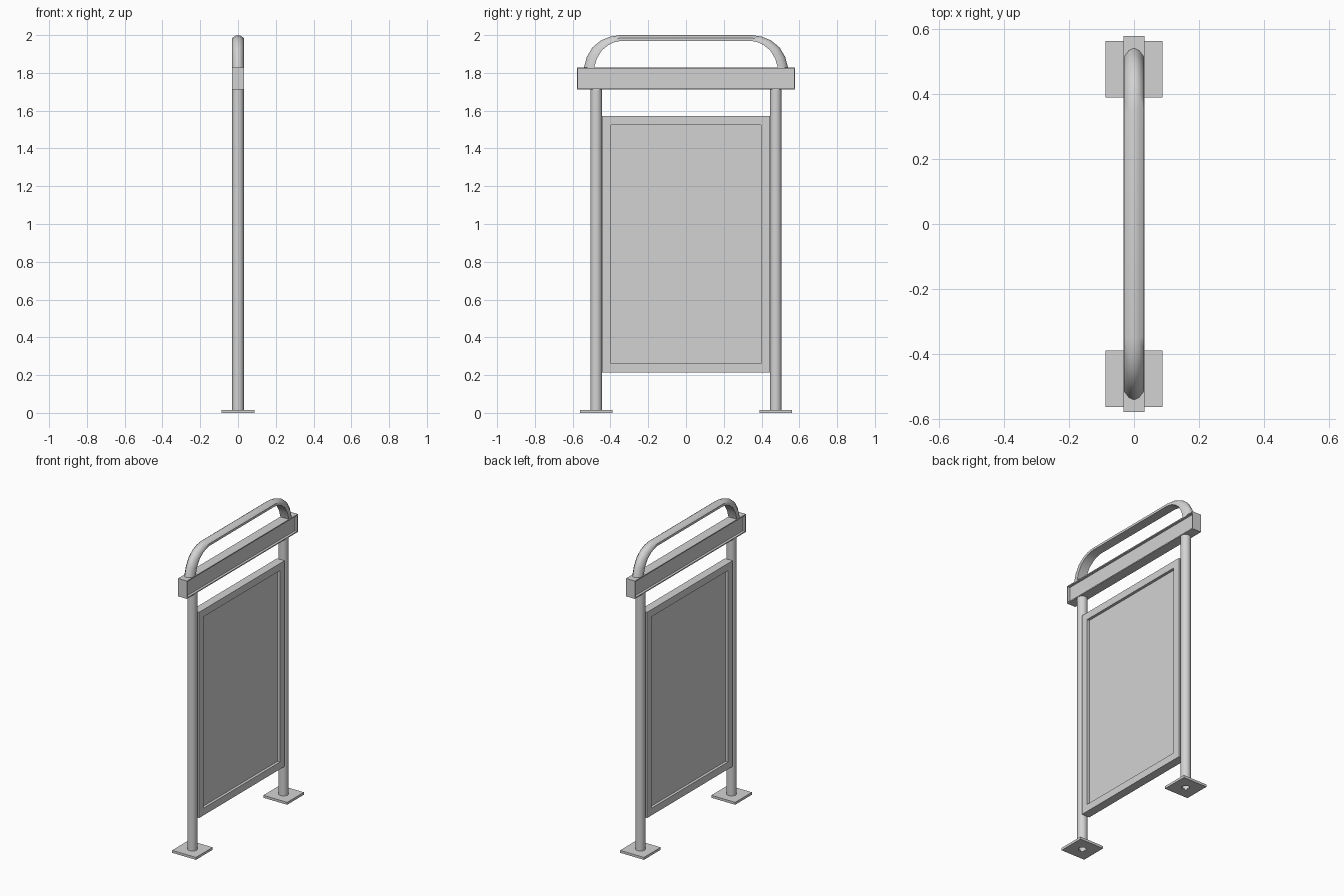
import bpy, bmesh, math
from mathutils import Vector

cube = bpy.data.objects.get("Cube")
if cube:
    bpy.data.objects.remove(cube, do_unlink=True)

GREY = 0.65
metal = bpy.data.materials.new("grey_metal")
metal.use_nodes = True
metal.diffuse_color = (GREY, GREY, GREY, 1)
metal.node_tree.nodes["Principled BSDF"].inputs["Base Color"].default_value = (GREY, GREY, GREY, 1)


def finish(bm, name, smooth=None):
    bmesh.ops.recalc_face_normals(bm, faces=bm.faces)
    mesh = bpy.data.meshes.new(name)
    bm.to_mesh(mesh)
    bm.free()
    mesh.materials.append(metal)
    obj = bpy.data.objects.new(name, mesh)
    bpy.context.collection.objects.link(obj)
    if smooth:
        bpy.ops.object.select_all(action='DESELECT')
        obj.select_set(True)
        bpy.context.view_layer.objects.active = obj
        bpy.ops.object.shade_smooth_by_angle(angle=math.radians(smooth))
    return obj


def box(size, centre):
    bm = bmesh.new()
    bmesh.ops.create_cube(bm, size=1)
    bmesh.ops.scale(bm, vec=size, verts=bm.verts)
    bmesh.ops.translate(bm, vec=centre, verts=bm.verts)
    return bm


def framed_board(name, size, z, border, depth):
    """Board with a recessed field on both broad faces."""
    bm = box(size, (0, 0, z))
    bm.normal_update()
    for face in [f for f in bm.faces if abs(f.normal.x) > 0.9]:
        inward = -face.normal.copy()
        bmesh.ops.inset_region(bm, faces=[face], thickness=border)
        ret = bmesh.ops.extrude_discrete_faces(bm, faces=[face])
        verts = ret["faces"][0].verts
        bmesh.ops.translate(bm, vec=inward * depth, verts=verts)
    return finish(bm, name)


framed_board("display_panel", (0.056, 0.89, 1.356), 0.893, 0.067, 0.018)
framed_board("header_beam", (0.064, 1.156, 0.118), 1.77, 0.01, 0.016)


def ring(bm, radius, y, z, sides=16):
    return [bm.verts.new((radius * math.cos(a), y + radius * math.sin(a), z))
            for a in (2 * math.pi * i / sides for i in range(sides))]


def bridge(bm, a, b):
    for i in range(len(a)):
        j = (i + 1) % len(a)
        bm.faces.new((a[i], a[j], b[j], b[i]))


def square_ring(bm, half, y, z, sides=16):
    """Square outline sampled at the same angles as a round ring."""
    verts = []
    for i in range(sides):
        a = 2 * math.pi * i / sides
        c, s = math.cos(a), math.sin(a)
        k = half / max(abs(c), abs(s))
        verts.append(bm.verts.new((k * c, y + k * s, z)))
    return verts


for side, y in (("rear", 0.475), ("front", -0.475)):
    # Hollow tube post
    bm = bmesh.new()
    rings = [ring(bm, r, y, z) for r, z in
             ((0.031, 0.005), (0.031, 1.712), (0.022, 1.712), (0.022, 0.005))]
    for i in range(4):
        bridge(bm, rings[i], rings[(i + 1) % 4])
    finish(bm, side + "_post", 40)

    # Square foot plate with a hole under the post
    bm = bmesh.new()
    loops = [square_ring(bm, 0.087, y, 0), square_ring(bm, 0.087, y, 0.016),
             ring(bm, 0.024, y, 0.016), ring(bm, 0.024, y, 0)]
    for i in range(4):
        bridge(bm, loops[i], loops[(i + 1) % 4])
    finish(bm, side + "_foot_plate")

# Arched top rail: ridged outside, flat inside, swept along paired outlines
outer = [(0.541, 1.825), (0.525, 1.885), (0.495, 1.935), (0.45, 1.972), (0.4, 1.992), (0.35, 2.0)]
inner = [(0.487, 1.825), (0.472, 1.875), (0.445, 1.92), (0.41, 1.948), (0.378, 1.963), (0.34, 1.97)]
pairs = list(zip(outer, inner))
path = pairs + [((-o[0], o[1]), (-i[0], i[1])) for o, i in reversed(pairs)]
bm = bmesh.new()
sections = []
for o, i in path:
    ridge, base = Vector((0, *o)), Vector((0, *i))
    shoulder = ridge.lerp(base, 0.5)
    w = Vector((0.031, 0, 0))
    crown = ridge.lerp(base, 0.13)
    sections.append([bm.verts.new(p) for p in (
        base - w, shoulder - w, crown - w * 0.5, ridge, crown + w * 0.5, shoulder + w, base + w)])
for a, b in zip(sections, sections[1:]):
    bridge(bm, a, b)
bm.faces.new(sections[0])
bm.faces.new(sections[-1])
finish(bm, "top_rail", 50)
